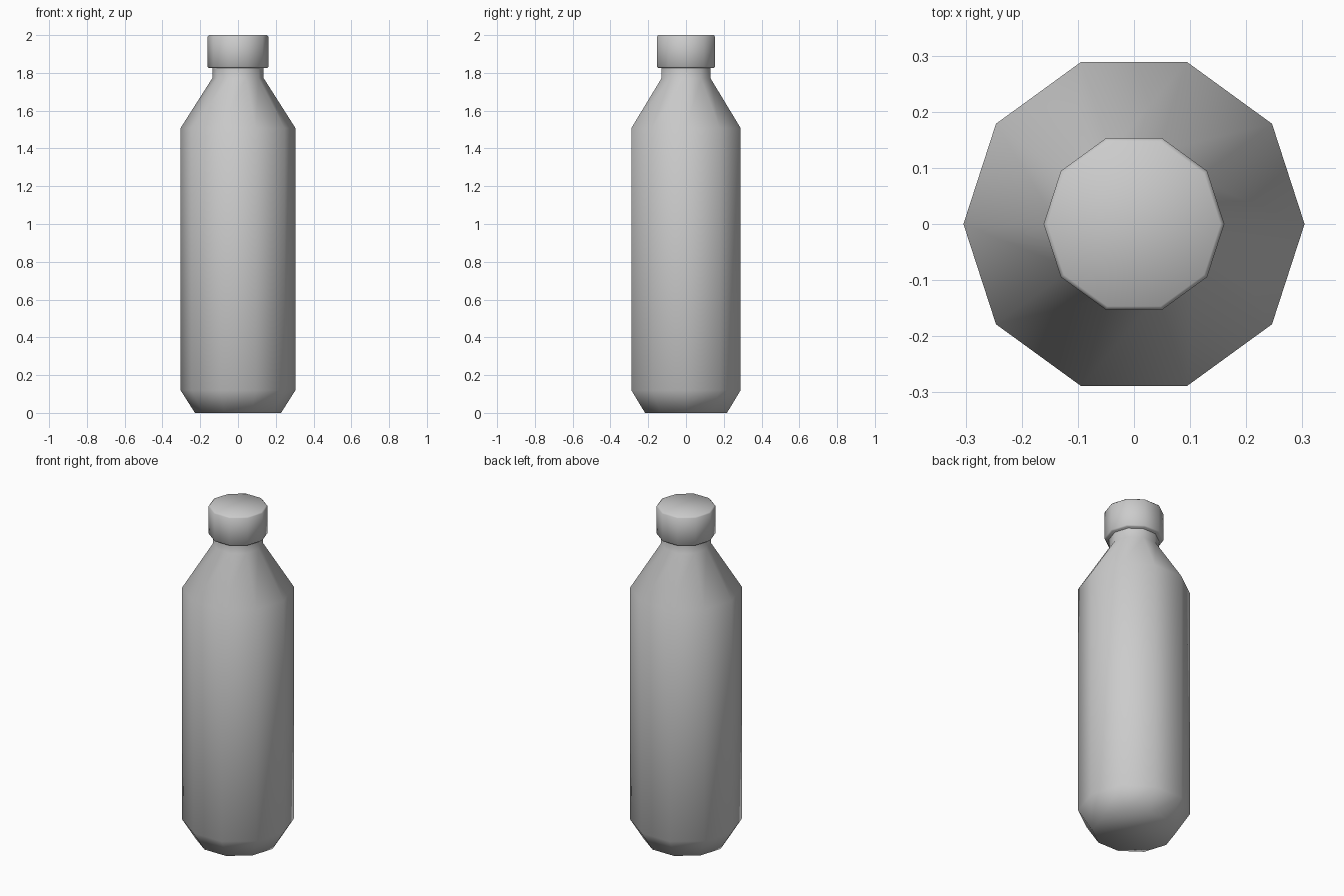
import bpy, bmesh
from math import cos, sin, pi, radians

if "Cube" in bpy.data.objects:
    bpy.data.objects.remove(bpy.data.objects["Cube"])

SIDES = 10


def lathe(name, profile):
    """Ten-sided closed solid from (radius, height) points, bottom to top."""
    bm = bmesh.new()
    rings = [[bm.verts.new((r * cos(2 * pi * i / SIDES), r * sin(2 * pi * i / SIDES), z))
              for i in range(SIDES)] for r, z in profile]
    for low, high in zip(rings, rings[1:]):
        for i in range(SIDES):
            j = (i + 1) % SIDES
            bm.faces.new((low[i], low[j], high[j], high[i]))
    bm.faces.new(rings[0][::-1])
    bm.faces.new(rings[-1])
    mesh = bpy.data.meshes.new(name)
    bm.to_mesh(mesh)
    bm.free()
    obj = bpy.data.objects.new(name, mesh)
    bpy.context.collection.objects.link(obj)
    bpy.ops.object.select_all(action='DESELECT')
    obj.select_set(True)
    bpy.context.view_layer.objects.active = obj
    bpy.ops.object.shade_smooth_by_angle(angle=radians(62))
    return obj


# Bottle body with tapered base, sloped shoulder and short neck
lathe("bottle_body", [(0.228, 0), (0.304, 0.12), (0.304, 1.508),
                      (0.136, 1.772), (0.136, 1.835)])

# Screw cap with slightly bevelled rims
lathe("bottle_cap", [(0.154, 1.826), (0.161, 1.833), (0.161, 1.993), (0.154, 2.0)])
